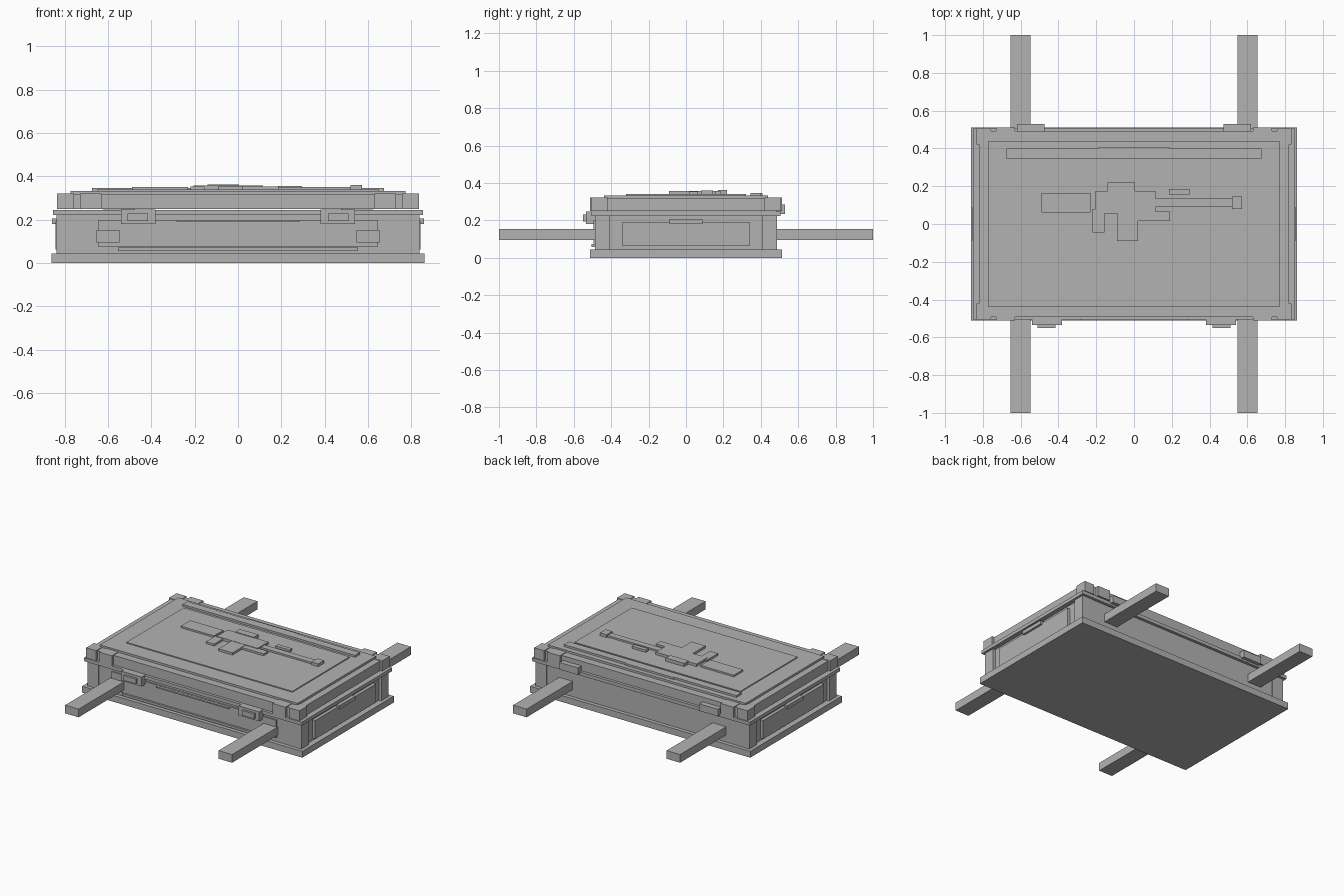
import bpy

if "Cube" in bpy.data.objects:
    bpy.data.objects.remove(bpy.data.objects["Cube"], do_unlink=True)

# One plain grey for the whole crate
grey = bpy.data.materials.new("plain_grey")
grey.use_nodes = True
grey.diffuse_color = (0.45, 0.45, 0.45, 1)
grey.node_tree.nodes["Principled BSDF"].inputs["Base Color"].default_value = grey.diffuse_color


def box(name, x, y, z):
    """Axis-aligned box from (min, max) ranges."""
    ranges = (x, y, z)
    bpy.ops.mesh.primitive_cube_add(size=1, location=[(a + b) / 2 for a, b in ranges])
    ob = bpy.context.object
    ob.name = name
    ob.scale = [b - a for a, b in ranges]
    bpy.ops.object.transform_apply(location=False, rotation=False, scale=True)
    ob.data.materials.append(grey)
    return ob


def slab(name, half_x, half_y, z):
    """Box centred on the crate."""
    return box(name, (-half_x, half_x), (-half_y, half_y), z)


def flip(r, sign):
    return tuple(sorted((r[0] * sign, r[1] * sign)))


def mirrored(name, x, y, z, both=False):
    """Box repeated on left and right, and optionally on front and back."""
    for side, sx in (("left", 1), ("right", -1)):
        for end, sy in (("back", 1), ("front", -1)) if both else (("", 1),):
            box("_".join(filter(None, (end, side, name))), flip(x, sx), flip(y, sy), z)


# Crate body
slab("base_plinth", 0.862, 0.512, (0, 0.045))
slab("body", 0.82, 0.485, (0.045, 0.224))
mirrored("corner_post", (0.75, 0.838), (0.407, 0.487), (0.045, 0.224), both=True)
slab("rim", 0.853, 0.505, (0.222, 0.246))

# Carrying poles
mirrored("carry_pole", (0.548, 0.654), (-1, 1), (0.095, 0.153))

# End panels with grips
mirrored("end_panel", (0.81, 0.843), (-0.34, 0.34), (0.062, 0.192))
mirrored("end_grip", (0.83, 0.858), (-0.088, 0.088), (0.18, 0.206))

# Front panel, strips and latches
box("front_panel", (-0.645, 0.645), (-0.495, -0.47), (0.075, 0.2))
box("front_lower_strip", (-0.555, 0.555), (-0.505, -0.47), (0.057, 0.073))
box("front_upper_strip", (-0.285, 0.285), (-0.512, -0.48), (0.189, 0.198))
mirrored("latch_plate", (0.38, 0.54), (-0.535, -0.48), (0.18, 0.247))
mirrored("latch_button", (0.415, 0.51), (-0.55, -0.52), (0.195, 0.23))

# Lid
slab("lid", 0.82, 0.492, (0.25, 0.318))
slab("lid_panel", 0.774, 0.438, (0.31, 0.333))
slab("lid_inner_panel", 0.65, 0.32, (0.325, 0.34))
mirrored("lid_corner_cap", (0.757, 0.835), (0.42, 0.505), (0.25, 0.322), both=True)
mirrored("lid_clamp", (0.63, 0.73), (0.436, 0.512), (0.25, 0.322), both=True)
mirrored("hinge", (0.475, 0.62), (0.48, 0.53), (0.235, 0.285))
box("lid_strip", (-0.675, 0.675), (0.345, 0.4), (0.333, 0.347))
box("lid_strip_tab", (-0.187, 0.187), (0.39, 0.408), (0.333, 0.347))

# Raised emblem on the lid: x range, y range, top height
emblem = {
    "stock": ((-0.49, -0.23), (0.06, 0.165), 0.352),
    "receiver": ((-0.205, 0.115), (0.055, 0.175), 0.358),
    "sight_block": ((-0.14, 0.005), (0.17, 0.22), 0.363),
    "barrel": ((0.11, 0.52), (0.09, 0.135), 0.352),
    "muzzle": ((0.52, 0.572), (0.08, 0.145), 0.36),
    "foregrip": ((0.02, 0.19), (0.015, 0.065), 0.354),
    "magazine": ((-0.09, 0.02), (-0.09, 0.06), 0.356),
    "grip": ((-0.22, -0.155), (-0.045, 0.08), 0.354),
    "side_bar": ((0.185, 0.295), (0.155, 0.185), 0.356),
}
for part, (x, y, top) in emblem.items():
    box("emblem_" + part, x, y, (0.337, top))
